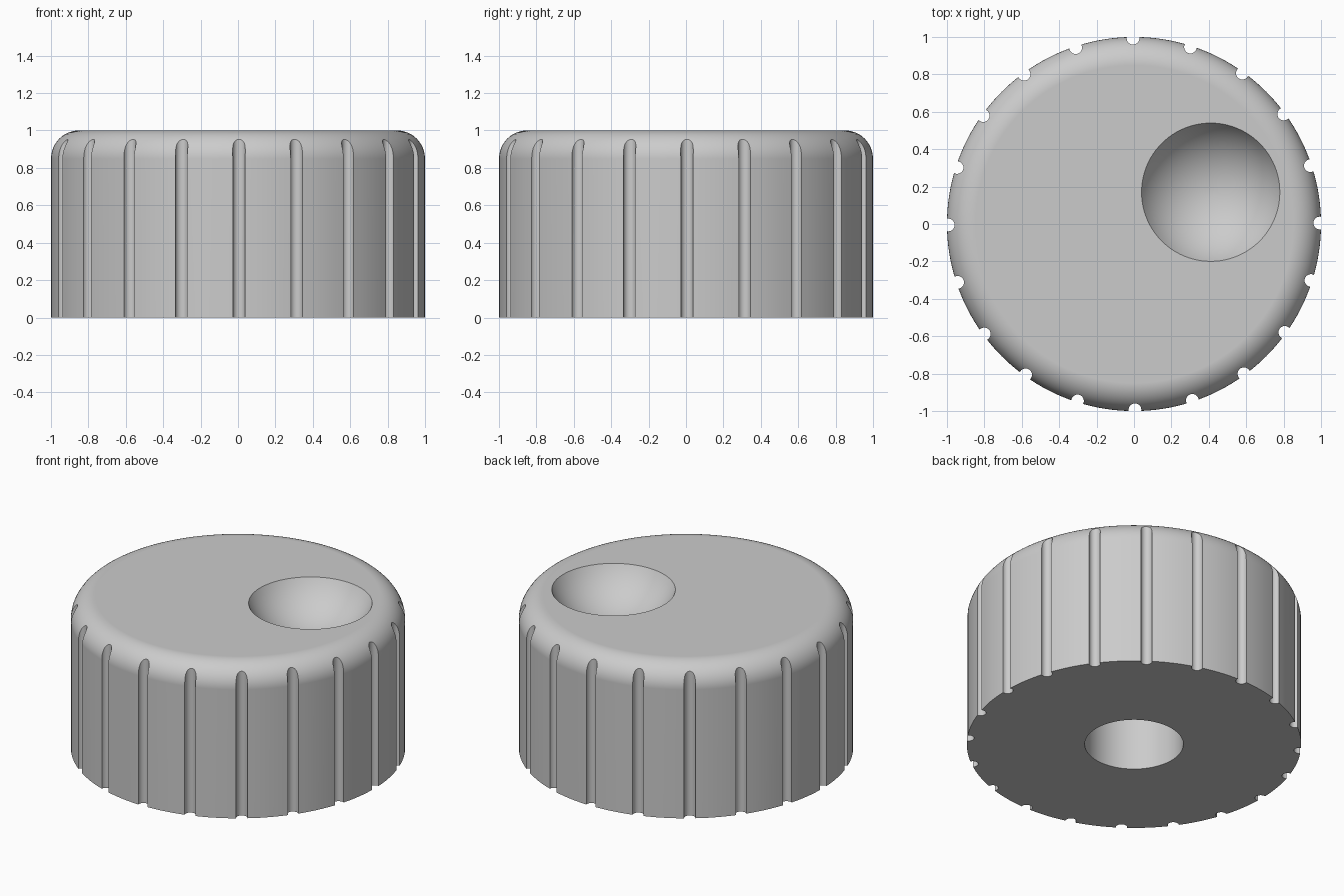
import bpy, bmesh, math
from mathutils import Matrix, Vector

cube = bpy.data.objects.get("Cube")
if cube:
    bpy.data.objects.remove(cube, do_unlink=True)

RADIUS, HEIGHT, FILLET = 1.0, 1.0, 0.15
GROOVES, GROOVE_R, GROOVE_AT = 20, 0.034, 0.993
HOLE_R, HOLE_DEPTH = 0.295, 0.5
DIMPLE_X, DIMPLE_Y, DIMPLE_RIM, DIMPLE_R = 0.41, 0.17, 0.37, 0.42

# One plain grey plastic
grey = bpy.data.materials.new("grey plastic")
grey.use_nodes = True
colour = (0.6, 0.6, 0.6, 1)
grey.diffuse_color = colour
grey.node_tree.nodes["Principled BSDF"].inputs["Base Color"].default_value = colour


def make_object(name, bm):
    bmesh.ops.recalc_face_normals(bm, faces=bm.faces)
    mesh = bpy.data.meshes.new(name)
    bm.to_mesh(mesh)
    bm.free()
    mesh.materials.append(grey)
    obj = bpy.data.objects.new(name, mesh)
    bpy.context.collection.objects.link(obj)
    return obj


def add_cylinder(bm, radius, bottom, top, segments, x=0, y=0):
    bmesh.ops.create_cone(
        bm, cap_ends=True, segments=segments, radius1=radius, radius2=radius,
        depth=top - bottom, matrix=Matrix.Translation((x, y, (top + bottom) / 2)))


# Knob body: a turned profile with a rounded top edge
bm = bmesh.new()
profile = [Vector((0, 0, 0)), Vector((RADIUS, 0, 0))]
for i in range(13):
    a = math.radians(90 * i / 12)
    profile.append(Vector((RADIUS - FILLET + FILLET * math.cos(a), 0,
                           HEIGHT - FILLET + FILLET * math.sin(a))))
profile.append(Vector((0, 0, HEIGHT)))
verts = [bm.verts.new(p) for p in profile]
edges = [bm.edges.new(pair) for pair in zip(verts, verts[1:])]
bmesh.ops.spin(bm, geom=verts + edges, cent=(0, 0, 0), axis=(0, 0, 1),
               angle=math.tau, steps=160)
bmesh.ops.remove_doubles(bm, verts=bm.verts, dist=0.0001)
bmesh.ops.dissolve_limit(bm, angle_limit=0.001, verts=bm.verts,
                         edges=[e for e in bm.edges if any(v.co.xy.length < 0.01 for v in e.verts)])
knob = make_object("knob_body", bm)

# Grip grooves around the rim
bm = bmesh.new()
for i in range(GROOVES):
    a = math.tau * i / GROOVES + math.radians(0.3)
    add_cylinder(bm, GROOVE_R, -0.1, HEIGHT + 0.1, 24,
                 GROOVE_AT * math.cos(a), GROOVE_AT * math.sin(a))
grooves = make_object("groove_cutter", bm)

# Shaft hole underneath
bm = bmesh.new()
add_cylinder(bm, HOLE_R, -0.1, HOLE_DEPTH, 96)
hole = make_object("hole_cutter", bm)

# Finger dimple in the top
bm = bmesh.new()
lift = math.sqrt(DIMPLE_R ** 2 - DIMPLE_RIM ** 2)
bmesh.ops.create_uvsphere(
    bm, u_segments=96, v_segments=48, radius=DIMPLE_R,
    matrix=Matrix.Translation((DIMPLE_X, DIMPLE_Y, HEIGHT + lift)))
dimple = make_object("dimple_cutter", bm)

# Cut everything out of the body
bpy.ops.object.select_all(action="DESELECT")
bpy.context.view_layer.objects.active = knob
knob.select_set(True)
for cutter in (grooves, hole, dimple):
    cut = knob.modifiers.new(cutter.name, "BOOLEAN")
    cut.operation = "DIFFERENCE"
    cut.solver = "EXACT"
    cut.object = cutter
    bpy.ops.object.modifier_apply(modifier=cut.name)
    bpy.data.objects.remove(cutter, do_unlink=True)

# Smooth shading with crisp groove, hole and dimple edges
bpy.ops.object.shade_smooth_by_angle(angle=math.radians(30))
weighted = knob.modifiers.new("weighted_normals", "WEIGHTED_NORMAL")
weighted.keep_sharp = True
